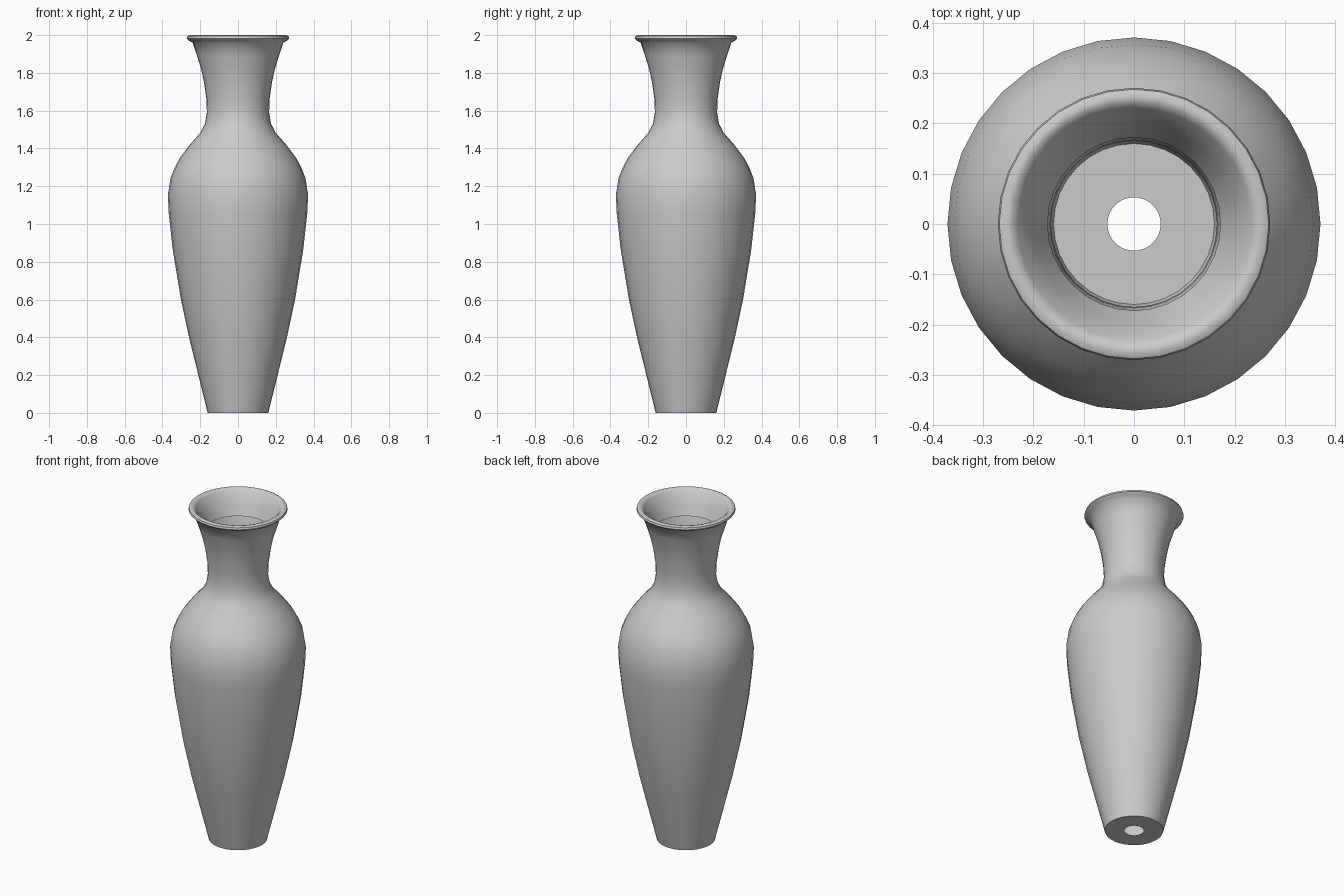
import bpy, bmesh, math

if "Cube" in bpy.data.objects:
    bpy.data.objects.remove(bpy.data.objects["Cube"])

SIDES = 32

# Half-section: foot hole, flat foot, body, shoulder, neck, rolled lip, inner throat
profile = [
    (0.053, 0.0), (0.16, 0.0),
    (0.21, 0.20), (0.257, 0.39), (0.302, 0.60), (0.345, 0.86),
    (0.367, 1.06), (0.371, 1.155), (0.357, 1.245), (0.335, 1.30),
    (0.308, 1.35), (0.255, 1.42), (0.198, 1.485), (0.175, 1.53),
    (0.165, 1.59), (0.167, 1.66), (0.18, 1.75), (0.195, 1.82),
    (0.217, 1.89), (0.24, 1.96),
    (0.258, 1.97), (0.271, 1.983), (0.268, 1.994), (0.256, 2.0),
    (0.243, 1.997), (0.231, 1.985),
    (0.20, 1.925), (0.172, 1.86),
]

# Turn the section around z
bm = bmesh.new()
rings = []
for r, z in profile:
    rings.append([bm.verts.new((r * math.cos(a), r * math.sin(a), z))
                  for a in (2 * math.pi * i / SIDES for i in range(SIDES))])
for low, high in zip(rings, rings[1:]):
    for i in range(SIDES):
        j = (i + 1) % SIDES
        bm.faces.new((low[i], low[j], high[j], high[i]))

mesh = bpy.data.meshes.new("vase")
bm.to_mesh(mesh)
bm.free()
vase = bpy.data.objects.new("vase", mesh)
bpy.context.collection.objects.link(vase)

# Smooth body with a crisp foot edge
bpy.context.view_layer.objects.active = vase
vase.select_set(True)
bpy.ops.object.shade_smooth_by_angle(angle=math.radians(45))
